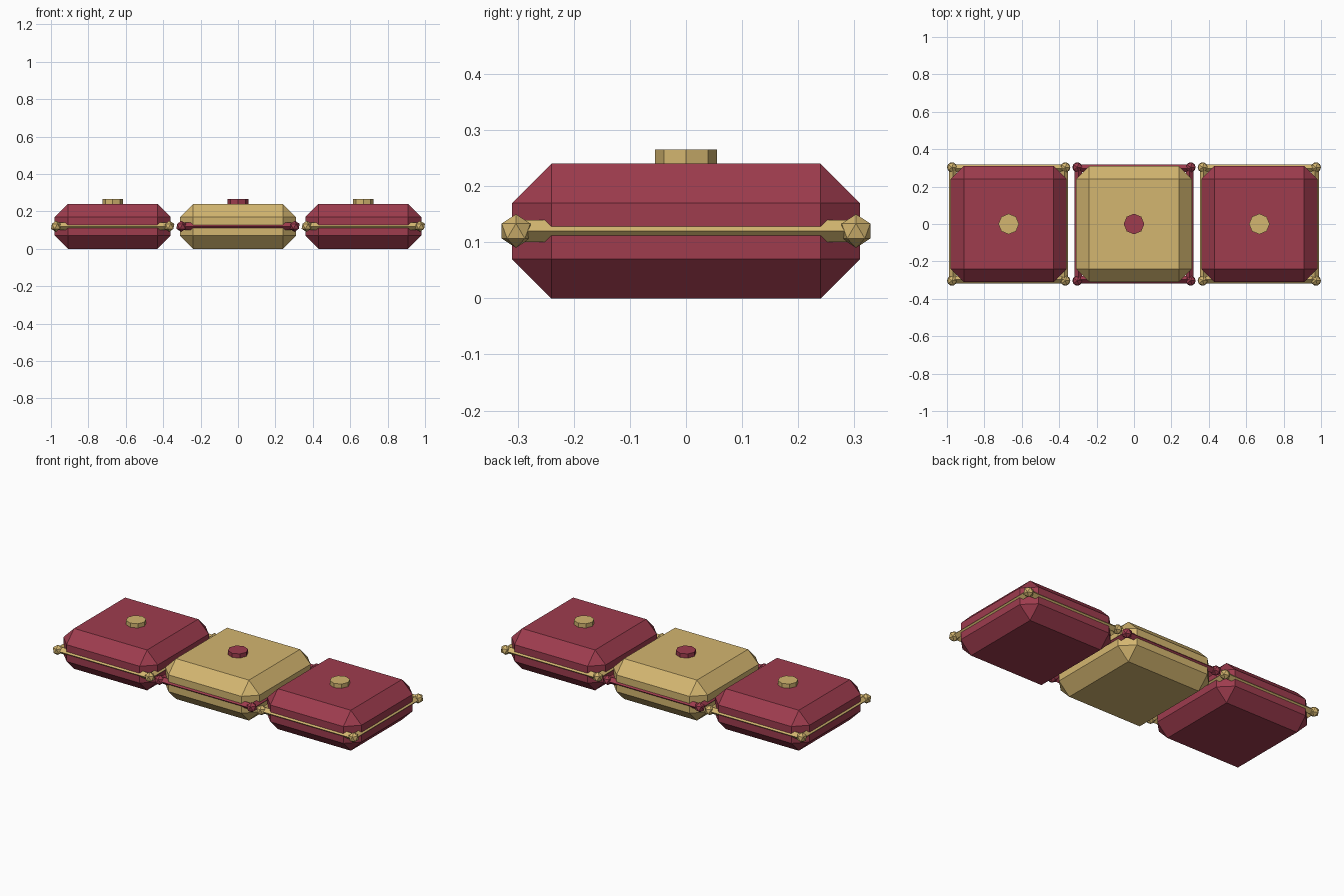
import bpy, bmesh, math
from mathutils import Matrix

if "Cube" in bpy.data.objects:
    bpy.data.objects.remove(bpy.data.objects["Cube"])


def material(name, color):
    m = bpy.data.materials.new(name)
    m.diffuse_color = (*color, 1)
    m.use_nodes = True
    m.node_tree.nodes["Principled BSDF"].inputs["Base Color"].default_value = m.diffuse_color
    return m


RED = material("wine red", (0.342, 0.045, 0.076))
GOLD = material("soft gold", (0.658, 0.468, 0.162))

HALF, HEIGHT, BEVEL = 0.31, 0.24, 0.07
MID = HEIGHT / 2
SPACING = 0.67


def finish(name, bm, mat, x):
    mesh = bpy.data.meshes.new(name)
    bmesh.ops.recalc_face_normals(bm, faces=bm.faces)
    bm.to_mesh(mesh)
    bm.free()
    mesh.materials.append(mat)
    ob = bpy.data.objects.new(name, mesh)
    ob.location.x = x
    bpy.context.collection.objects.link(ob)


def cushion(label, x, body, trim):
    # chamfered pillow body
    bm = bmesh.new()
    bmesh.ops.create_cube(bm, size=1, matrix=Matrix.Translation((0, 0, MID))
                          @ Matrix.Diagonal((2 * HALF, 2 * HALF, HEIGHT, 1)))
    bmesh.ops.bevel(bm, geom=bm.edges[:], offset=BEVEL, segments=1,
                    affect='EDGES', clamp_overlap=True)
    finish(label + "_cushion", bm, body, x)

    # diamond-section piping along the four sides
    bm = bmesh.new()
    for i in range(4):
        turn = Matrix.Rotation(i * math.pi / 2, 4, 'Z')
        lay = Matrix.Rotation(math.pi / 2, 4, 'X')
        bmesh.ops.create_cone(bm, cap_ends=True, segments=4, radius1=0.02,
                              radius2=0.02, depth=0.606,
                              matrix=turn @ Matrix.Translation((0.298, 0, MID)) @ lay)
    finish(label + "_piping", bm, trim, x)

    # corner beads
    bm = bmesh.new()
    for sx in (-1, 1):
        for sy in (-1, 1):
            bmesh.ops.create_icosphere(bm, subdivisions=1, radius=0.03,
                                       matrix=Matrix.Translation((sx * 0.303, sy * 0.303, MID)))
    finish(label + "_corner_beads", bm, trim, x)

    # octagonal centre button
    bm = bmesh.new()
    bmesh.ops.create_cone(bm, cap_ends=True, segments=8, radius1=0.055,
                          radius2=0.055, depth=0.03,
                          matrix=Matrix.Translation((0, 0, 0.25)))
    finish(label + "_button", bm, trim, x)


cushion("left", -SPACING, RED, GOLD)
cushion("middle", 0, GOLD, RED)
cushion("right", SPACING, RED, GOLD)
